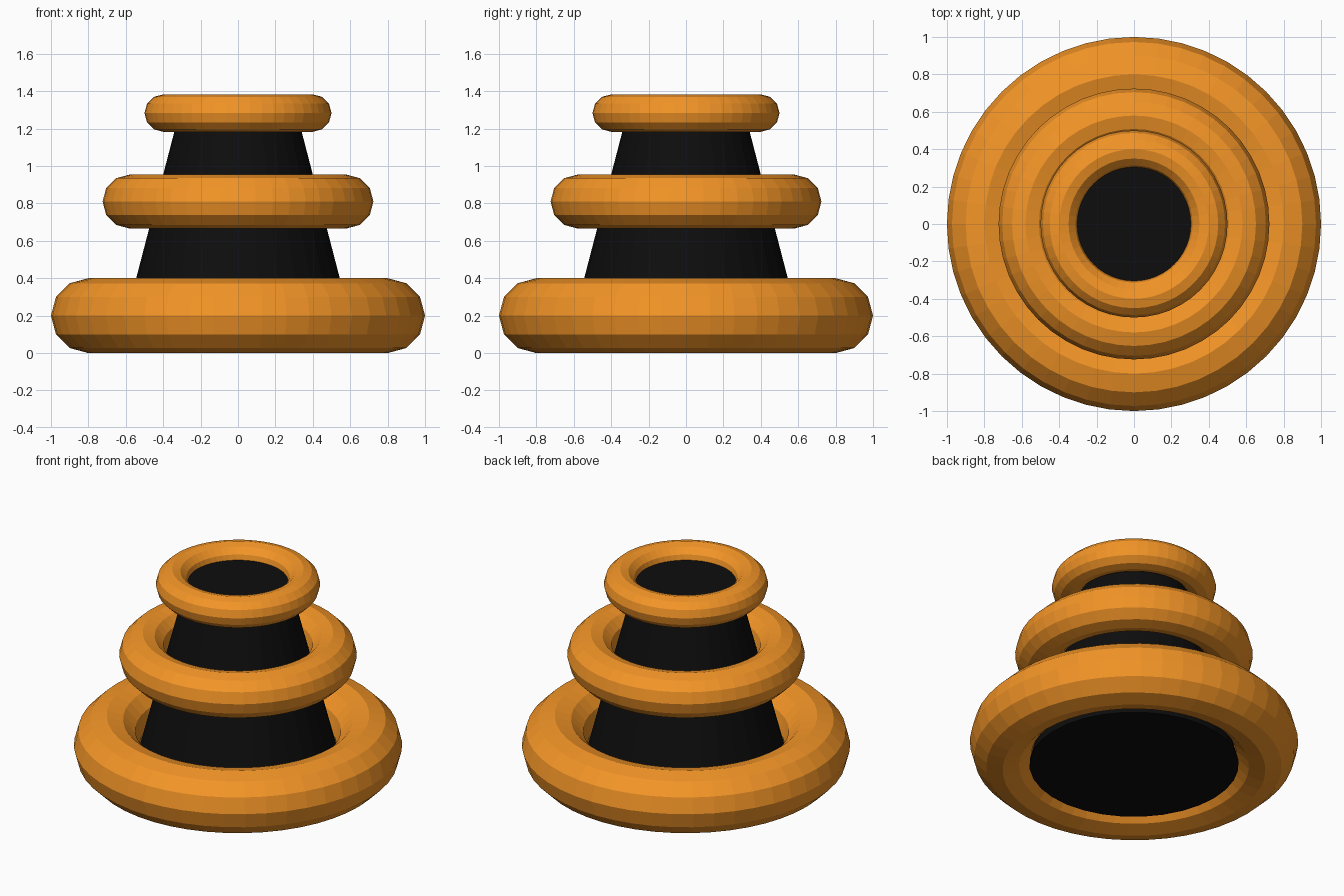
import bpy

if "Cube" in bpy.data.objects:
    bpy.data.objects.remove(bpy.data.objects["Cube"])


def material(name, rgb):
    m = bpy.data.materials.new(name)
    m.diffuse_color = (*rgb, 1)
    m.use_nodes = True
    m.node_tree.nodes["Principled BSDF"].inputs["Base Color"].default_value = m.diffuse_color
    return m


orange = material("orange", (0.90, 0.30, 0.02))
black = material("black", (0.004, 0.004, 0.004))

# Tapered core running through the rings
z0, z1 = 0.04, 1.30
bpy.ops.mesh.primitive_cone_add(vertices=32, radius1=0.638, radius2=0.31,
                                depth=z1 - z0, location=(0, 0, (z0 + z1) / 2))
core = bpy.context.object
core.name = "tapered_core"
core.data.materials.append(black)

# Three faceted rings: name, ring radius, tube radius, height
for name, major, minor, z in (("bottom_ring", 0.80, 0.20, 0.20),
                              ("middle_ring", 0.58, 0.144, 0.81),
                              ("top_ring", 0.40, 0.10, 1.283)):
    bpy.ops.mesh.primitive_torus_add(major_segments=48, minor_segments=12,
                                     major_radius=major, minor_radius=minor,
                                     location=(0, 0, z))
    ring = bpy.context.object
    ring.name = name
    ring.data.materials.append(orange)
